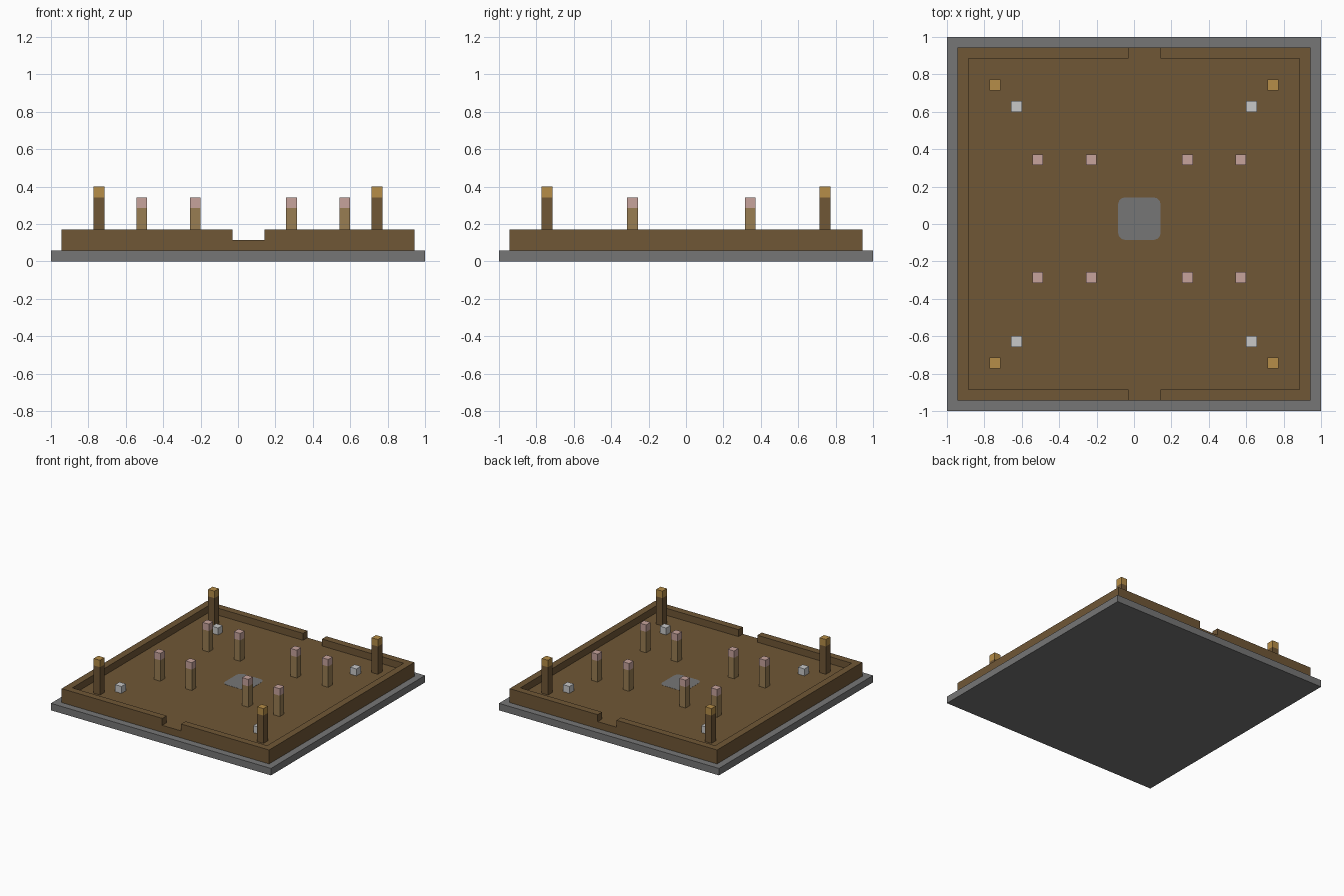
import bpy, bmesh

U = 2 / 35  # one block

if "Cube" in bpy.data.objects:
    bpy.data.objects.remove(bpy.data.objects["Cube"], do_unlink=True)


def material(name, *rgb):
    col = [((c / 255 + 0.055) / 1.055) ** 2.4 for c in rgb] + [1]
    m = bpy.data.materials.new(name)
    m.use_nodes = True
    m.diffuse_color = col
    m.node_tree.nodes["Principled BSDF"].inputs["Base Color"].default_value = col
    return m


stone = material("grey stone", 118, 118, 118)
earth = material("dark brown wood", 112, 87, 54)
wood = material("light brown wood", 152, 125, 82)
gold = material("gold", 182, 141, 72)
pink = material("dusty pink", 199, 163, 156)
white = material("pale grey", 200, 200, 200)


def add_mesh(name, bm, mat):
    bmesh.ops.recalc_face_normals(bm, faces=bm.faces)
    me = bpy.data.meshes.new(name)
    bm.to_mesh(me)
    bm.free()
    me.materials.append(mat)
    ob = bpy.data.objects.new(name, me)
    bpy.context.collection.objects.link(ob)
    return ob


def box(name, mat, x, y, z):
    """Box from (low, high) ranges counted in blocks."""
    bm = bmesh.new()
    bmesh.ops.create_cube(bm, size=1)
    for v in bm.verts:
        v.co = [U * (r[0] if c < 0 else r[1]) for c, r in zip(v.co, (x, y, z))]
    return add_mesh(name, bm, mat)


def around(c):
    return (c - 0.5, c + 0.5)


def post(name, x, y, top, body, cap):
    box(name, body, around(x), around(y), (2, top - 1))
    box(name + "_cap", cap, around(x), around(y), (top - 1, top))


# Base slab and floor
E = 16.5
box("base_slab", stone, (-17.5, 17.5), (-17.5, 17.5), (0, 1))
box("floor", earth, (-E, E), (-E, E), (1, 2))

# Border walls, with a doorway at the front and back
for name, s in (("left", 1), ("right", -1)):
    box(name + "_wall", earth, sorted((s * E, s * (E - 1))), (-E, E), (2, 3))
for name, s in (("back", 1), ("front", -1)):
    y = sorted((s * E, s * (E - 1)))
    box(name + "_wall_right", earth, (1 - E, -0.5), y, (2, 3))
    box(name + "_wall_left", earth, (2.5, E - 1), y, (2, 3))

# Grey floor patch with softened corners
patch = box("floor_patch", stone, (-1.5, 2.5), (-1.5, 2.5), (1.99, 2.02))
bm = bmesh.new()
bm.from_mesh(patch.data)
upright = [e for e in bm.edges if abs(e.verts[0].co.z - e.verts[1].co.z) > 0.001]
bmesh.ops.bevel(bm, geom=upright, offset=0.7 * U, segments=3, profile=0.5,
                affect='EDGES')
bm.to_mesh(patch.data)
bm.free()

# Corner posts and small pale blocks
for sx in (-1, 1):
    for sy in (-1, 1):
        post("corner_post", 13 * sx, 13 * sy, 7, earth, gold)
        box("pale_block", white, around(11 * sx), around(11 * sy), (2, 3))

# Two rows of inner posts
for y in (-5, 6):
    for x in (-9, -4, 5, 10):
        post("inner_post", x, y, 6, wood, pink)
